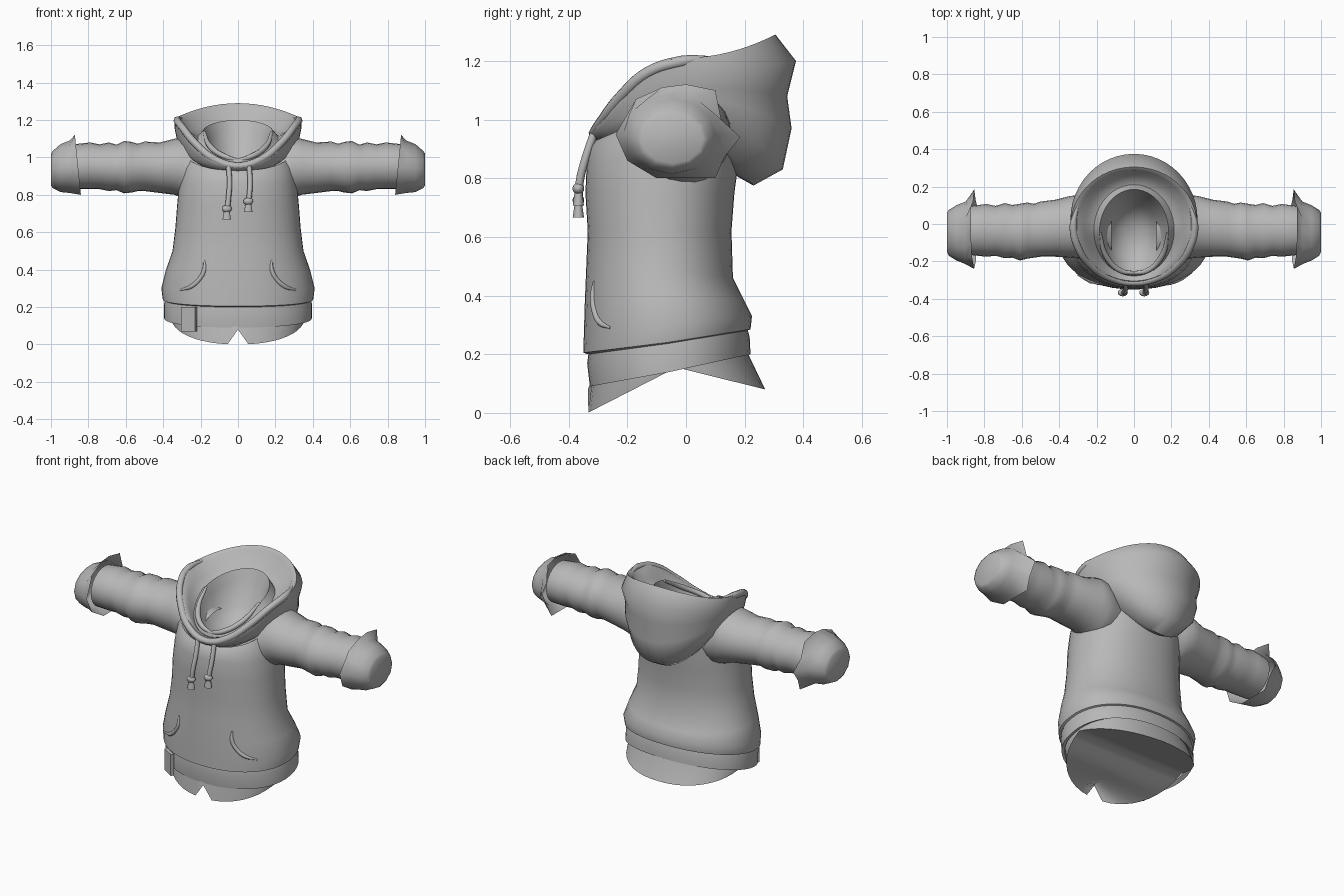
import bpy, bmesh
from math import sin, cos, pi, radians, copysign
from mathutils import Vector
from mathutils.bvhtree import BVHTree

if "Cube" in bpy.data.objects:
    bpy.data.objects.remove(bpy.data.objects["Cube"])

SEG = 48
fabric = bpy.data.materials.new("grey_fabric")
fabric.use_nodes = True
grey = (0.48, 0.48, 0.48, 1)
fabric.diffuse_color = grey
fabric.node_tree.nodes["Principled BSDF"].inputs["Base Color"].default_value = grey
parts = []


def finish(name, bm):
    bmesh.ops.recalc_face_normals(bm, faces=bm.faces)
    mesh = bpy.data.meshes.new(name)
    bm.to_mesh(mesh)
    bm.free()
    mesh.materials.append(fabric)
    obj = bpy.data.objects.new(name, mesh)
    bpy.context.collection.objects.link(obj)
    parts.append(obj)
    return obj


def loft(name, rings, cap=False, notch=None):
    """Skin closed rings; cap closes the last one flat, while notch closes it
    with strips to a middle ridge that is kept above the notch height."""
    bm = bmesh.new()
    rows = [[bm.verts.new(p) for p in ring] for ring in rings]
    n = len(rows[0])
    for a, b in zip(rows, rows[1:]):
        for i in range(n):
            j = (i + 1) % n
            bm.faces.new((a[i], a[j], b[j], b[i]))
    last = rows[-1]
    if cap:
        bm.faces.new(last)
    if notch:
        ridge = [bm.verts.new((0, v.co.y, max(v.co.z, notch))) for v in last[1:n // 2]]
        ridge = [last[0], *ridge, last[n // 2]]
        for i in range(n // 2):
            for near, far in ((last[i], last[i + 1]), (last[-i], last[n - i - 1])):
                quad = (near, far, ridge[i + 1], ridge[i])
                bm.faces.new(list(dict.fromkeys(quad)))
    return finish(name, bm)


def power(v, e):
    return copysign(abs(v) ** e, v)


def ring(rx, front, back, zf, zs=None, zb=None, e=0.92, sag=1):
    """Horizontal oval whose height differs at front, sides and back."""
    zs = zf if zs is None else zs
    zb = zf if zb is None else zb
    pts = []
    for i in range(SEG):
        a = 2 * pi * i / SEG
        c = power(cos(a), e)
        z = zs + ((zf if c > 0 else zb) - zs) * abs(c) ** sag
        pts.append(Vector((rx * power(sin(a), e),
                           (front + back) / 2 - (back - front) / 2 * c, z)))
    return pts


def tube(name, points, radius, ends=1.0):
    """Round cord along a smooth path."""
    curve = bpy.data.curves.new(name, "CURVE")
    curve.dimensions = "3D"
    curve.bevel_depth = radius
    curve.bevel_resolution = 2
    curve.use_fill_caps = True
    curve.resolution_u = 6
    s = curve.splines.new("BEZIER")
    s.bezier_points.add(len(points) - 1)
    for i, (bp, p) in enumerate(zip(s.bezier_points, points)):
        bp.co = p
        bp.handle_left_type = bp.handle_right_type = "AUTO"
        bp.radius = ends if i in (0, len(points) - 1) else 1
    curve.materials.append(fabric)
    obj = bpy.data.objects.new(name, curve)
    bpy.context.collection.objects.link(obj)


# Torso
torso = loft("torso", [
    ring(.388, -.333, .208, .20, .235, .28),
    ring(.402, -.35, .22, .205, .24, .285),
    ring(.41, -.348, .225, .28, .30, .33),
    ring(.385, -.345, .20, .38, .40, .38),
    ring(.35, -.34, .16, .50, .50, .46),
    ring(.335, -.335, .155, .62),
    ring(.325, -.343, .165, .75),
    ring(.315, -.338, .18, .86),
    ring(.30, -.325, .18, .91, .97, .95),
    ring(.28, -.305, .17, .93, 1.03, 1.01)])

# Waistband and the shirt tail hanging below it
loft("waistband", [
    ring(.385, -.33, .205, .22, .26, .30),
    ring(.395, -.337, .217, .17, .22, .26),
    ring(.395, -.328, .22, .09, .14, .20),
    ring(.372, -.322, .212, .10, .15, .21)])
tail_edge = ring(.36, -.335, .27, 0, .155, .08)
tail_edge[0].z = .08
loft("shirt_tail", [
    ring(.355, -.31, .19, .22, .24, .28),
    ring(.37, -.322, .21, .11, .18, .205),
    tail_edge], notch=.085)

# Hood: pouch, rolled rim, lining, collar and neck hollow
rim = ring(.338, -.325, .305, .955, 1.21, 1.29, 1, 2)
loft("hood", [
    ring(.26, -.27, .15, .90, 1.0, .82, 1, 2),
    ring(.275, -.30, .23, .925, 1.0, .775, 1, 2),
    ring(.31, -.31, .33, .93, 1.03, .83, 1, 2),
    ring(.32, -.32, .36, .935, 1.07, .97, 1, 2),
    ring(.33, -.325, .345, .94, 1.11, 1.08, 1, 2),
    ring(.34, -.33, .375, .945, 1.16, 1.20, 1, 2),
    rim,
    ring(.305, -.305, .285, .975, 1.20, 1.275, 1, 2),
    ring(.265, -.285, .26, .97, 1.14, 1.17, 1, 2),
    ring(.215, -.278, .21, .965, 1.11, 1.15, 1),
    ring(.185, -.272, .185, .985, 1.14, 1.20, 1),
    ring(.165, -.25, .16, .97, 1.09, 1.14, 1),
    ring(.13, -.20, .10, .92, .97, 1.0, 1),
    ring(.05, -.10, .02, .90, .91, .92, 1)], cap=True)
span = range(-15, 16, 3)
tube("hood_hem", [rim[i % SEG] * .96 + Vector((0, 0, .037)) for i in span], .02, .3)

# Crossed neckline edges
for side, label in ((1, "left"), (-1, "right")):
    tube(label + "_neckline", [(side * .18, -.05, 1.135), (side * .15, -.17, 1.06),
                               (side * .07, -.25, 1.005), (-side * .02, -.262, .98)], .015, .5)

# Sleeves: x, front y, back y, bottom z, top z
sleeve = [(.12, -.19, .11, .82, 1.0), (.24, -.19, .14, .765, 1.08),
          (.29, -.185, .155, .78, 1.11),
          (.34, -.18, .15, .80, 1.10), (.42, -.175, .13, .81, 1.08),
          (.50, -.175, .12, .82, 1.085), (.535, -.18, .108, .82, 1.073),
          (.57, -.185, .115, .812, 1.083), (.61, -.195, .108, .808, 1.088),
          (.65, -.18, .102, .825, 1.068), (.69, -.183, .112, .82, 1.08),
          (.74, -.17, .097, .83, 1.07), (.79, -.175, .107, .83, 1.08),
          (.88, -.165, .095, .83, 1.07)]
# Flared cuff edge as (y, z), anticlockwise from the back point
flare = [(.185, .94), (.12, 1.0), (.10, 1.10), (0, 1.12), (-.08, 1.11), (-.17, 1.07),
         (-.24, .95), (-.20, .86), (-.10, .80), (0, .80), (.10, .80), (.13, .87)]


def oval(x, y0, y1, z0, z1, n):
    return [(x, (y0 + y1) / 2 + (y1 - y0) / 2 * cos(2 * pi * i / n),
             (z0 + z1) / 2 + (z1 - z0) / 2 * sin(2 * pi * i / n)) for i in range(n)]


def mirrored(rings, side):
    return [[(side * x, y, z) for x, y, z in r] for r in rings]


for side, label in ((1, "left"), (-1, "right")):
    loft(label + "_sleeve", mirrored([oval(*s, 24) for s in sleeve], side))
    cuff = [[(.84 + (z - .8) * .1, y, z) for y, z in flare],
            oval(.90, -.215, .12, .81, 1.09, 12),
            oval(.95, -.195, .10, .815, 1.07, 12),
            oval(.99, -.17, .075, .835, 1.035, 12),
            oval(1.0, -.15, .06, .85, 1.02, 12)]
    loft(label + "_cuff", mirrored(cuff, side), cap=True)

# Pocket openings laid on the torso front
skin = BVHTree.FromPolygons([v.co for v in torso.data.vertices],
                            [p.vertices[:] for p in torso.data.polygons])
for side, label in ((1, "left"), (-1, "right")):
    path = []
    for x, z in ((.18, .45), (.18, .40), (.205, .35), (.25, .31), (.31, .29)):
        hit = skin.ray_cast(Vector((side * x, -1, z)), Vector((0, 1, 0)))[0]
        path.append(hit + Vector((0, .002, 0)))
    tube(label + "_pocket_edge", path, .012, .4)


def primitive(name, maker, loc, scale, turn=0, **kw):
    bm = bmesh.new()
    maker(bm, **kw)
    obj = finish(name, bm)
    obj.location, obj.scale, obj.rotation_euler.z = loc, scale, turn


# Drawstrings with knots and tips
for x, sway, low, label in ((.06, -.005, .715, "left"), (-.05, -.01, .675, "right")):
    end = x + sway
    tube(label + "_drawstring", [(x, -.315, .95), (x + .005, -.345, .86),
                                 (x, -.362, .79), (end, -.367, low + .02)], .014)
    primitive(label + "_knot", bmesh.ops.create_uvsphere, (end, -.367, low + .05),
              (.027, .02, .02), u_segments=12, v_segments=8, radius=1)
    primitive(label + "_tip", bmesh.ops.create_cone, (end, -.367, low + .012),
              (1, .8, 1), cap_ends=True, segments=10, radius1=.024, radius2=.017, depth=.04)

# Hem label
primitive("hem_label", bmesh.ops.create_cube, (-.262, -.29, .135), (.088, .02, .13),
          radians(-32), size=1)

# Shading: smooth with sharp creases
bpy.ops.object.select_all(action="DESELECT")
for obj in parts:
    obj.select_set(True)
bpy.context.view_layer.objects.active = parts[0]
bpy.ops.object.shade_smooth_by_angle(angle=radians(55))
